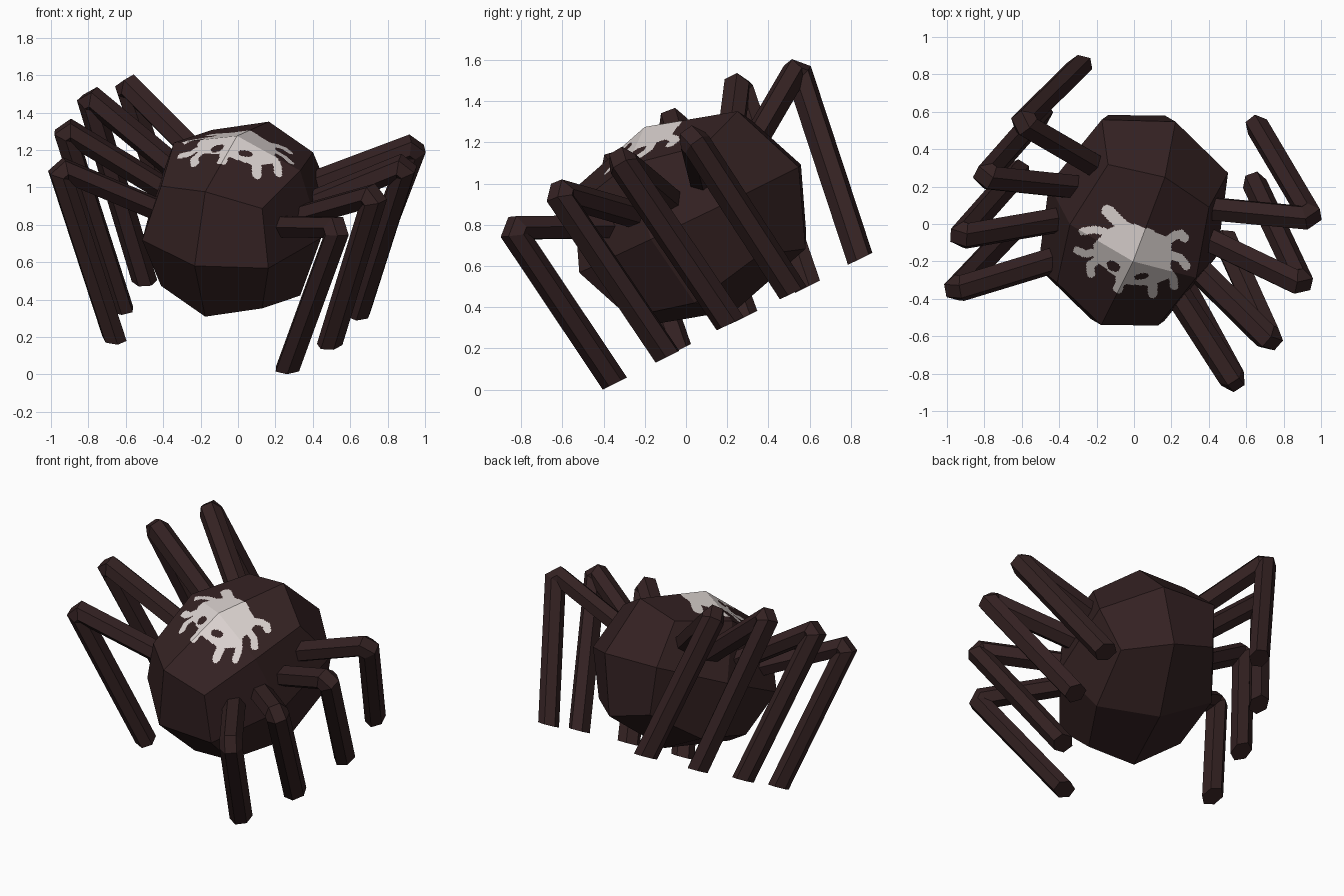
import bpy, bmesh, math
from mathutils import Vector, Matrix
from mathutils.geometry import intersect_point_line

if "Cube" in bpy.data.objects:
    bpy.data.objects.remove(bpy.data.objects["Cube"])


def material(name, rgb):
    m = bpy.data.materials.new(name)
    m.diffuse_color = (*rgb, 1)
    m.use_nodes = True
    m.node_tree.nodes["Principled BSDF"].inputs["Base Color"].default_value = m.diffuse_color
    return m


DARK = material("dark brown", (0.034, 0.0155, 0.016))
PALE = material("pale grey", (0.70, 0.64, 0.62))

# Tilted body frame: half-size vectors to the side, the front and up
SIDE = Vector((0.45, -0.19, -0.10))
FRONT = Vector((-0.227, -0.527, -0.25))
UP = Vector((0.0, -0.22, 0.445))
CENTRE = Vector((-0.005, 0.02, 0.83))


def add_object(name, bm, mats):
    me = bpy.data.meshes.new(name)
    bm.to_mesh(me)
    bm.free()
    for m in mats:
        me.materials.append(m)
    ob = bpy.data.objects.new(name, me)
    bpy.context.collection.objects.link(ob)
    return ob


# Pale back marking, drawn in plan view: a blob, curling arms and two holes
BLOB = [(-.13, -.02), (-.03, .01), (.09, -.03), (.20, -.08), (.20, -.18),
        (.19, -.29), (.09, -.33), (-.10, -.32), (-.10, -.28), (-.20, -.20),
        (-.22, -.11)]
ARMS = [
    (.033, [(-.06, -.01), (-.10, .03), (-.14, .07)]),
    (.024, [(.19, -.08), (.22, -.06), (.25, -.055), (.27, -.075)]),
    (.022, [(.18, -.16), (.25, -.185), (.28, -.225)]),
    (.022, [(.17, -.24), (.21, -.29), (.215, -.33)]),
    (.026, [(.10, -.31), (.10, -.37)]),
    (.026, [(-.07, -.30), (-.085, -.345)]),
    (.022, [(-.18, -.18), (-.235, -.22), (-.23, -.265)]),
    (.020, [(-.20, -.15), (-.26, -.16), (-.305, -.14)]),
    (.020, [(-.16, -.04), (-.21, -.03), (-.275, -.04)]),
]
HOLES = [(-.11, -.225, .038, .026, -.5), (.04, -.28, .04, .016, .15)]


def inside_polygon(x, y, poly):
    hit = False
    for (x1, y1), (x2, y2) in zip(poly, poly[1:] + poly[:1]):
        if (y1 > y) != (y2 > y) and x < x1 + (y - y1) * (x2 - x1) / (y2 - y1):
            hit = not hit
    return hit


def near_segment(x, y, a, b, r):
    p = Vector((x, y, 0))
    a, b = Vector((*a, 0)), Vector((*b, 0))
    q, t = intersect_point_line(p, a, b)
    q = a if t < 0 else b if t > 1 else q
    return (p - q).length < r


def in_marking(x, y):
    for hx, hy, rx, ry, ang in HOLES:
        dx, dy = x - hx, y - hy
        u = dx * math.cos(ang) + dy * math.sin(ang)
        v = dy * math.cos(ang) - dx * math.sin(ang)
        if (u / rx) ** 2 + (v / ry) ** 2 < 1:
            return False
    if inside_polygon(x, y, BLOB):
        return True
    return any(near_segment(x, y, a, b, r)
               for r, pts in ARMS for a, b in zip(pts, pts[1:]))


# Body: a cube rounded once (24 faces), stretched and tilted
bm = bmesh.new()
bmesh.ops.create_cube(bm, size=2)
bmesh.ops.subdivide_edges(bm, edges=bm.edges[:], cuts=1, use_grid_fill=True)
top = max(bm.verts, key=lambda v: v.co.z - abs(v.co.x) - abs(v.co.y))
for v in bm.verts:
    v.co *= (1.0, 0.75, 0.60)[sum(abs(c) > 0.5 for c in v.co) - 1]
frame = Matrix((SIDE, FRONT, UP)).transposed()
for v in bm.verts:
    v.co = frame @ v.co + CENTRE
bmesh.ops.recalc_face_normals(bm, faces=bm.faces[:])

# Cut the four top faces finely so the marking can be coloured face by face
cap = list(top.link_faces)
cut = bmesh.ops.split(bm, geom=cap)
cap = [g for g in cut["geom"] if isinstance(g, bmesh.types.BMFace)]
edges = list({e for f in cap for e in f.edges})
bmesh.ops.subdivide_edges(bm, edges=edges, cuts=63, use_grid_fill=True)
for f in bm.faces:
    c = f.calc_center_median()
    if f.calc_area() < 0.01 and in_marking(c.x, c.y):
        f.material_index = 1
add_object("body", bm, [DARK, PALE])


# Leg: a bent six-sided bar, with a blunt knee and a level foot
def leg(name, root, knee, tip):
    root, knee, tip = Vector(root), Vector(knee), Vector(tip)
    d1, d2 = (knee - root).normalized(), (tip - knee).normalized()
    across = d1.cross(d2).normalized()
    wide = 0.060 + 0.014 * abs(across.dot(FRONT.normalized()))
    pts = [root - d1 * 0.04, knee - d1 * 0.045, knee + d2 * 0.045, tip]
    dirs = [(b - a).normalized() for a, b in zip(pts, pts[1:])]
    dirs = [dirs[0]] + dirs + [dirs[-1]]
    bm = bmesh.new()
    rings = []
    for i, p in enumerate(pts):
        t = (dirs[i] + dirs[i + 1]).normalized()
        thick = across.cross(t) * (0.0635 / t.dot(dirs[i]))
        ring = []
        for k in range(6):
            a = k * math.pi / 3
            co = p + across * wide * math.cos(a) + thick * math.sin(a)
            if i == 3:
                co += d2 * ((tip - co).dot(UP) / d2.dot(UP))
            ring.append(bm.verts.new(co))
        rings.append(ring)
    for r, s in zip(rings, rings[1:]):
        for k in range(6):
            n = (k + 1) % 6
            bm.faces.new((r[k], r[n], s[n], s[k]))
    bm.faces.new(rings[0])
    bm.faces.new(rings[-1])
    bmesh.ops.recalc_face_normals(bm, faces=bm.faces[:])
    add_object(name, bm, [DARK])


# Four legs on each side, front to back: root, knee, tip
RIGHT = [((.25, -.40, .79), (.54, -.85, .785), (.265, -.345, .03)),
         ((.35, -.25, .85), (.735, -.63, .96), (.49, -.09, .16)),
         ((.43, -.10, .93), (.90, -.325, 1.12), (.645, .215, .32)),
         ((.43, .08, 1.03), (.95, .03, 1.225), (.66, .52, .47))]
LEFT = [((-.45, -.20, .89), (-.96, -.355, 1.105), (-.66, -.04, .19)),
        ((-.41, .02, 1.00), (-.93, -.07, 1.315), (-.62, .28, .35)),
        ((-.33, .20, 1.10), (-.80, .25, 1.49), (-.50, .59, .50)),
        ((-.24, .33, 1.20), (-.60, .54, 1.56), (-.29, .845, .635))]
for side, legs in (("right", RIGHT), ("left", LEFT)):
    for i, (root, knee, tip) in enumerate(legs):
        leg(f"{side}_leg_{i + 1}", root, knee, tip)
